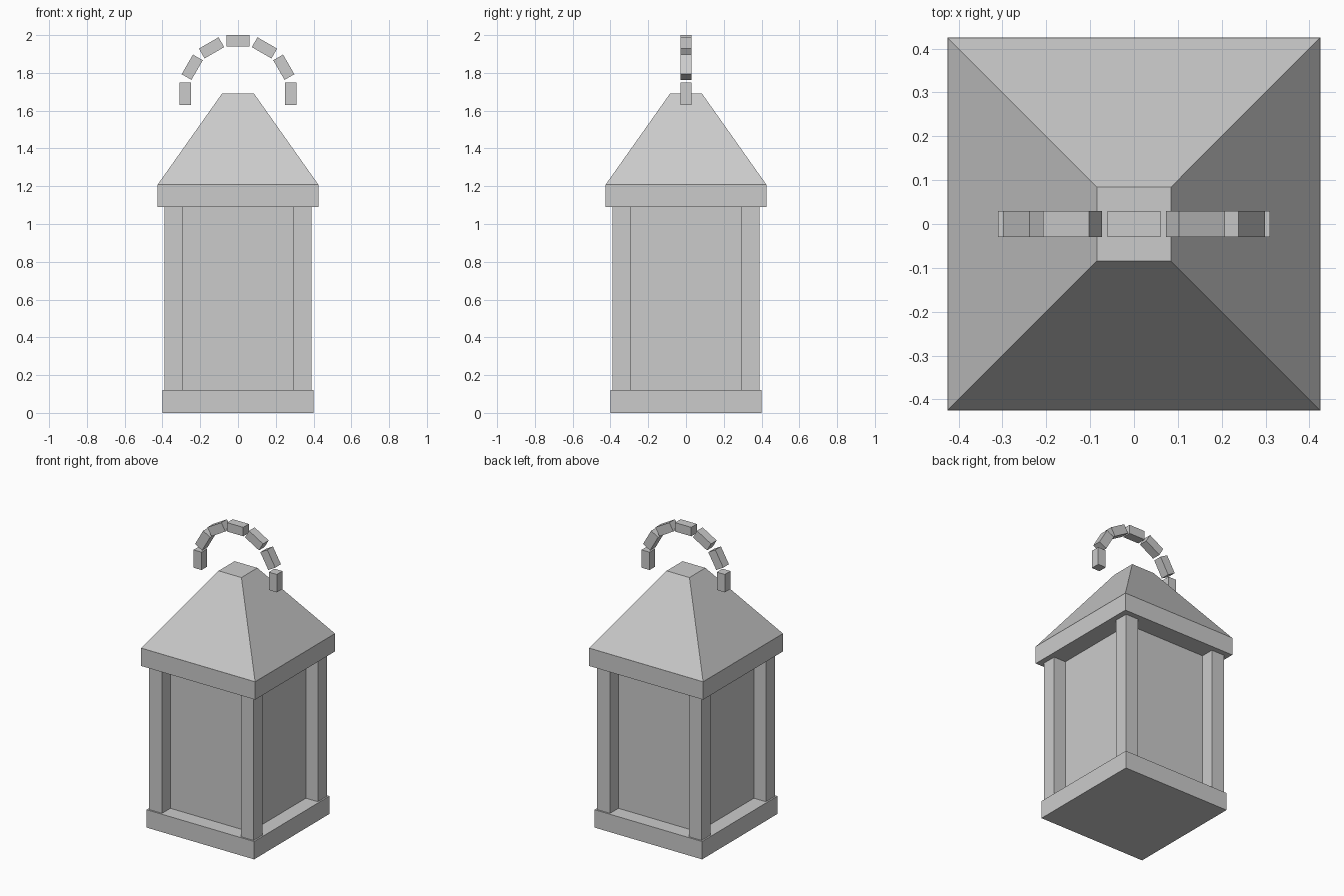
import bpy
import math

if "Cube" in bpy.data.objects:
    bpy.data.objects.remove(bpy.data.objects["Cube"])


def box(name, size, loc, rot_y=0.0):
    bpy.ops.mesh.primitive_cube_add(size=1, location=loc, rotation=(0, rot_y, 0))
    ob = bpy.context.object
    ob.name = name
    ob.scale = size
    bpy.ops.object.transform_apply(location=False, rotation=False, scale=True)
    return ob


# Base plate, glass body and eave rim
box("base", (0.80, 0.80, 0.12), (0, 0, 0.06))
box("glass_body", (0.60, 0.60, 0.97), (0, 0, 0.605))
box("eave_rim", (0.85, 0.85, 0.12), (0, 0, 1.15))

# Four corner posts
for sx, side in ((-1, "left"), (1, "right")):
    for sy, end in ((-1, "front"), (1, "back")):
        box(f"{end}_{side}_post", (0.096, 0.096, 0.97),
            (sx * 0.341, sy * 0.341, 0.605))

# Truncated pyramid roof
bpy.ops.mesh.primitive_cone_add(vertices=4, radius1=0.60, radius2=0.12, depth=0.48,
                                location=(0, 0, 1.45), rotation=(0, 0, math.pi / 4))
bpy.context.object.name = "roof"

# Carrying handle: seven blocks along a half circle
for i in range(7):
    a = math.pi * i / 6
    box(f"handle_block_{i + 1}", (0.06, 0.06, 0.12),
        (0.28 * math.cos(a), 0, 1.69 + 0.28 * math.sin(a)), -a)
